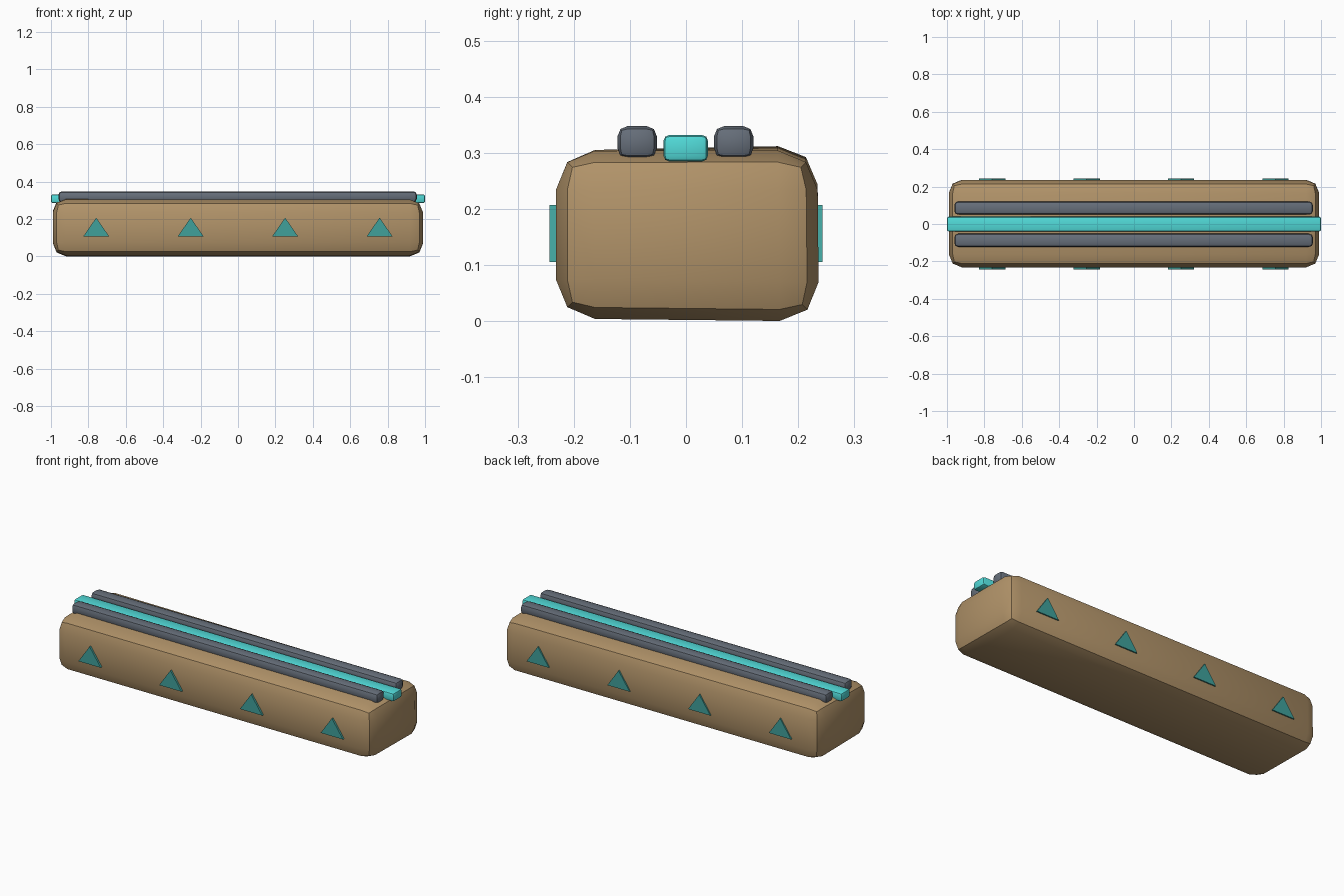
import bpy
import bmesh
import math
from mathutils import Vector

if "Cube" in bpy.data.objects:
    bpy.data.objects.remove(bpy.data.objects["Cube"], do_unlink=True)


def make_material(name, srgb):
    color = [(c / 255) ** 2.2 for c in srgb] + [1.0]
    mat = bpy.data.materials.new(name)
    mat.use_nodes = True
    mat.diffuse_color = color
    bsdf = mat.node_tree.nodes["Principled BSDF"]
    bsdf.inputs["Base Color"].default_value = color
    bsdf.inputs["Roughness"].default_value = 0.8
    return mat


STONE = make_material("tan stone", (176, 146, 105))
METAL = make_material("slate metal", (102, 110, 121))
GLOW = make_material("bright cyan", (82, 217, 215))
TEAL = make_material("dark teal", (66, 160, 154))


def add_object(name, bm, mat, smooth=True):
    bmesh.ops.recalc_face_normals(bm, faces=bm.faces)
    mesh = bpy.data.meshes.new(name)
    bm.to_mesh(mesh)
    bm.free()
    mesh.materials.append(mat)
    obj = bpy.data.objects.new(name, mesh)
    bpy.context.collection.objects.link(obj)
    if smooth:
        bpy.ops.object.select_all(action="DESELECT")
        bpy.context.view_layer.objects.active = obj
        obj.select_set(True)
        bpy.ops.object.shade_smooth_by_angle(angle=math.radians(30))
    return obj


def rounded_box(name, low, high, bevel, mat, warp=None):
    """Box between two corners, optionally warped, with bevelled edges."""
    bm = bmesh.new()
    bmesh.ops.create_cube(bm, size=1)
    low, high = Vector(low), Vector(high)
    for v in bm.verts:
        side = v.co * 2
        v.co = Vector([high[i] if side[i] > 0 else low[i] for i in range(3)])
        if warp:
            v.co += warp(side)
    bmesh.ops.bevel(bm, geom=bm.edges[:], offset=bevel, segments=2,
                    profile=0.5, affect="EDGES")
    return add_object(name, bm, mat)


def worn(side):
    """Slightly uneven corners for the hewn block."""
    if side.z > 0:
        lift = 0.01 if side.y > 0 and side.x < 0 else 0.0
        return Vector((0, 0, lift))
    return Vector((0, 0.003 * (side.y > 0), 0.005 * (side.y < 0)))


# Main block
rounded_box("block", (-0.99, -0.232, 0), (0.99, 0.234, 0.304), 0.07, STONE, worn)

# Central strip and the two rails beside it
rounded_box("center_strip", (-1, -0.04, 0.285), (1, 0.039, 0.332), 0.01, GLOW)
for name, y in (("front_rail", -0.087), ("back_rail", 0.085)):
    rounded_box(name, (-0.96, y - 0.035, 0.29), (0.956, y + 0.035, 0.348), 0.018, METAL)

# Triangular studs along both long sides
for label, sign in (("front", -1), ("back", 1)):
    for i in range(4):
        x = -0.758 + i * 0.505
        bm = bmesh.new()
        tri = [bm.verts.new((x + dx, sign * 0.243, z))
               for dx, z in ((-0.07, 0.106), (0.07, 0.106), (0, 0.207))]
        face = bm.faces.new(tri)
        ext = bmesh.ops.extrude_face_region(bm, geom=[face], use_keep_orig=True)
        for v in ext["geom"]:
            if isinstance(v, bmesh.types.BMVert):
                v.co.y = sign * 0.22
        add_object(f"{label}_stud_{i + 1}", bm, TEAL, smooth=False)
